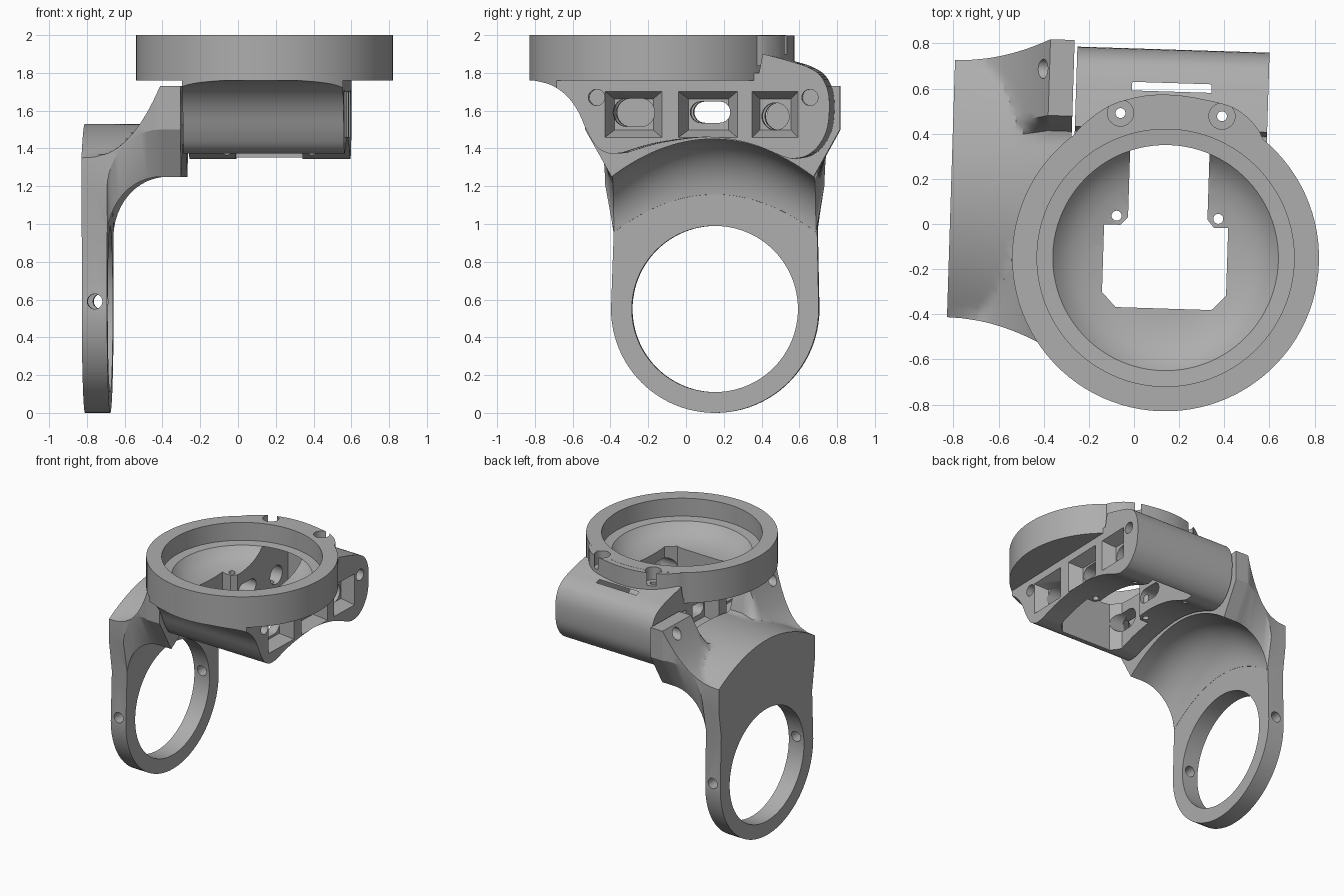
import bpy, bmesh, math
from mathutils import Matrix, Vector

if "Cube" in bpy.data.objects:
    bpy.data.objects.remove(bpy.data.objects["Cube"], do_unlink=True)

gray = bpy.data.materials.new("plain gray")
gray.use_nodes = True
COLOR = (0.42, 0.42, 0.42, 1)
gray.diffuse_color = COLOR
gray.node_tree.nodes["Principled BSDF"].inputs["Base Color"].default_value = COLOR

CUP = Vector((0.14, -0.15, 0))
YAW = math.radians(-1.8)
AXES = {"x": lambda p, t: (t, p[0], p[1]),
        "y": lambda p, t: (p[0], t, p[1]),
        "z": lambda p, t: (p[0], p[1], t)}


def loft(name, sections):
    """Skin a list of matching closed sections and cap both ends."""
    bm = bmesh.new()
    rows = [[bm.verts.new(p) for p in s] for s in sections]
    n = len(rows[0])
    for a, b in zip(rows, rows[1:]):
        for i in range(n):
            j = (i + 1) % n
            bm.faces.new((a[i], a[j], b[j], b[i]))
    bm.faces.new(rows[0][::-1])
    bm.faces.new(rows[-1])
    bmesh.ops.recalc_face_normals(bm, faces=bm.faces)
    mesh = bpy.data.meshes.new(name)
    bm.to_mesh(mesh)
    bm.free()
    obj = bpy.data.objects.new(name, mesh)
    bpy.context.collection.objects.link(obj)
    mesh.materials.append(gray)
    return obj


def prism(name, pts, axis, lo, hi):
    return loft(name, [[AXES[axis](p, t) for p in pts] for t in (lo, hi)])


def oval(u, v, ru, rv=None, n=32):
    rv = rv or ru
    return [(u + ru * math.cos(math.tau * i / n), v + rv * math.sin(math.tau * i / n))
            for i in range(n)]


def box(u0, u1, v0, v1):
    return [(u0, v0), (u1, v0), (u1, v1), (u0, v1)]


def stadium(u, v, half, r, n=12):
    pts = []
    for side, start in ((1, -0.5), (-1, 0.5)):
        pts += [(u + side * half + r * math.cos(math.pi * (start + i / n)),
                 v + r * math.sin(math.pi * (start + i / n))) for i in range(n + 1)]
    return pts


def combine(obj, other, op="DIFFERENCE"):
    mod = obj.modifiers.new("join", "BOOLEAN")
    mod.operation, mod.object, mod.solver = op, other, "EXACT"
    bpy.context.view_layer.objects.active = obj
    bpy.ops.object.modifier_apply(modifier=mod.name)
    bpy.data.objects.remove(other, do_unlink=True)


def rounded(pts, steps=5):
    """Smooth open curve through the given points."""
    out = []
    p = [Vector(q) for q in [pts[0]] + pts + [pts[-1]]]
    for a, b, c, d in zip(p, p[1:], p[2:], p[3:]):
        for k in range(steps):
            t = k / steps
            out.append(tuple(0.5 * (2 * b + (c - a) * t + (2 * a - 5 * b + 4 * c - d) * t * t
                                    + (3 * b - a - 3 * c + d) * t ** 3)))
    return out + [pts[-1]]


def finish(obj):
    obj.data.transform(Matrix.Translation(CUP) @ Matrix.Rotation(YAW, 4, "Z")
                       @ Matrix.Translation(-CUP))
    bpy.ops.object.select_all(action="DESELECT")
    obj.select_set(True)
    bpy.context.view_layer.objects.active = obj
    bpy.ops.object.shade_smooth_by_angle(angle=math.radians(28))


# Saddle block with arched underside and rounded back
profile = rounded([(-0.80, 1.76), (-0.70, 1.735), (-0.62, 1.68), (-0.56, 1.60), (-0.51, 1.49),
                   (-0.46, 1.41), (-0.40, 1.375), (-0.34, 1.375)])
profile += rounded([(-0.33, 1.375), (-0.14, 1.43), (0.12, 1.46), (0.34, 1.43), (0.52, 1.36)])
profile += rounded([(0.57, 1.345), (0.65, 1.36), (0.72, 1.42), (0.765, 1.52), (0.77, 1.68),
                    (0.73, 1.78), (0.66, 1.83), (0.57, 1.86), (0.50, 1.88), (0.42, 1.90)])
profile += [(0.40, 1.80), (-0.80, 1.80)]
housing = prism("cup_and_saddle", profile, "x", -0.28, 0.572)
footprint = prism("footprint", oval(CUP.x, CUP.y, 0.679, n=96), "z", 1.2, 1.99)
combine(footprint, prism("back_half", box(-1, 1, 0, 1), "z", 1.21, 1.98), "UNION")
combine(housing, footprint, "INTERSECT")

# Round cup and its rear lobe
combine(housing, prism("cup", oval(CUP.x, CUP.y, 0.68, n=96), "z", 1.76, 2.0), "UNION")
lobe = [(-0.31, 0.30), (-0.27, 0.40), (-0.14, 0.51), (0.0, 0.56), (0.13, 0.573),
        (0.27, 0.56), (0.43, 0.52), (0.54, 0.42), (0.57, 0.30)]
combine(housing, prism("lobe", rounded(lobe), "z", 1.84, 1.999), "UNION")

# Dished recess
dish = [(0.57, 2.1), (0.57, 1.86), (0.50, 1.855), (0.47, 1.82), (0.42, 1.785),
        (0.36, 1.76), (0.28, 1.742), (0.2, 1.74)]
combine(housing, loft("dish", [[(x, y, z) for x, y in oval(CUP.x, CUP.y, r, n=96)]
                               for r, z in dish]))

# Central opening with neck running out behind the lobe
opening = [(-0.137, -0.01), (-0.137, -0.31), (-0.075, -0.375), (0.35, -0.375), (0.413, -0.31),
           (0.413, -0.01), (0.35, -0.01), (0.32, 0.025), (0.32, 0.625), (-0.032, 0.625),
           (-0.032, 0.025), (-0.065, -0.01)]
combine(housing, prism("opening", opening, "z", 1.2, 1.855))

# Screw holes and counterbores
for x, y in ((-0.08, 0.485), (0.37, 0.485)):
    combine(housing, prism("screw", oval(x, y, 0.022), "z", 1.2, 2.1))
    combine(housing, prism("counterbore", oval(x, y, 0.058), "z", 1.90, 2.1))
for x in (-0.083, 0.368):
    combine(housing, prism("pin", oval(x, 0.03, 0.022), "z", 1.2, 2.1))

# Tapered side windows on both ends, with cross holes
WINDOWS = ((-0.265, 0.155, stadium(-0.265, 1.59, 0.035, 0.075)),
           (0.13, 0.16, stadium(0.14, 1.592, 0.05, 0.056)),
           (0.485, 0.125, oval(0.485, 1.57, 0.072)))
for y, half, hole in WINDOWS:
    for end, inner in ((0.58, 0.48), (-0.29, -0.19)):
        rings = []
        for x, k in ((end, 1), (inner, 0.66)):
            rings.append([(x, u, v) for u, v in
                          box(y - half * k, y + half * k, 1.58 - 0.125 * k, 1.58 + 0.125 * k)])
        combine(housing, loft("window", rings))
    combine(housing, prism("cross_hole", hole, "x", -0.4, 0.7))
for y in (-0.46, 0.67):
    for lo in (-0.4, 0.42):
        combine(housing, prism("bolt", oval(y, 1.67, 0.043), "x", lo, lo + 0.3))
finish(housing)

# Side arm: arched bracket swelling from a flat plate to an eared flange
MID = 0.127


def clamp(v):
    return max(0.0, min(1.0, v))


def arm_section(x, n=40):
    grow = clamp((x + 0.82) / 0.42)
    wide = 0.57 + 0.105 * grow ** 2
    drop = 0.32 * (1 - math.sqrt(1 - clamp((-0.40 - x) / 0.285) ** 2))
    ear_top = 1.35 + 0.38 * grow ** 2.5
    low, high = [], []
    for i in range(n + 1):
        s = 2 * i / n - 1
        low.append((x, MID + 0.535 * s, 1.45 - 0.2 * s * s - drop))
        base = 1.53 - 0.18 * s * s
        e = clamp((abs(s) - 0.38) / 0.12)
        e = e * e * (3 - 2 * e)
        high.append((x, MID + wide * s, base + max(0, ear_top - base) * e))
    back, front = high[-1], high[0]
    shoulder = 1.25 - drop + 0.25
    return (low + [(x, back[1], min(shoulder, back[2] - 0.01))] + high[::-1]
            + [(x, front[1], min(shoulder, front[2] - 0.01))])


stations = [-0.82, -0.75] + [-0.684 + 0.284 * (1 - math.cos(math.pi * i / 24)) for i in range(13)]
arm = loft("side_arm", [arm_section(x) for x in stations + [-0.395, -0.293]])

# Ring plate at the foot of the arm
foot = [(MID + 0.55 * math.cos(a), 0.55 + 0.55 * math.sin(a))
        for a in (math.pi * (1 + i / 48) for i in range(49))]
foot += [(MID + 0.537, 1.2), (MID - 0.527, 1.2)]
combine(arm, prism("ring_plate", foot, "x", -0.819, -0.685), "UNION")
combine(arm, prism("ring_hole", oval(MID, 0.55, 0.44, n=96), "x", -1, -0.5))
combine(arm, prism("clamp_hole", oval(-0.75, 0.59, 0.04), "y", -1, 1))
for y in (-0.46, 0.67):
    combine(arm, prism("ear_bolt", oval(y, 1.67, 0.043), "x", -0.8, -0.2))
finish(arm)
